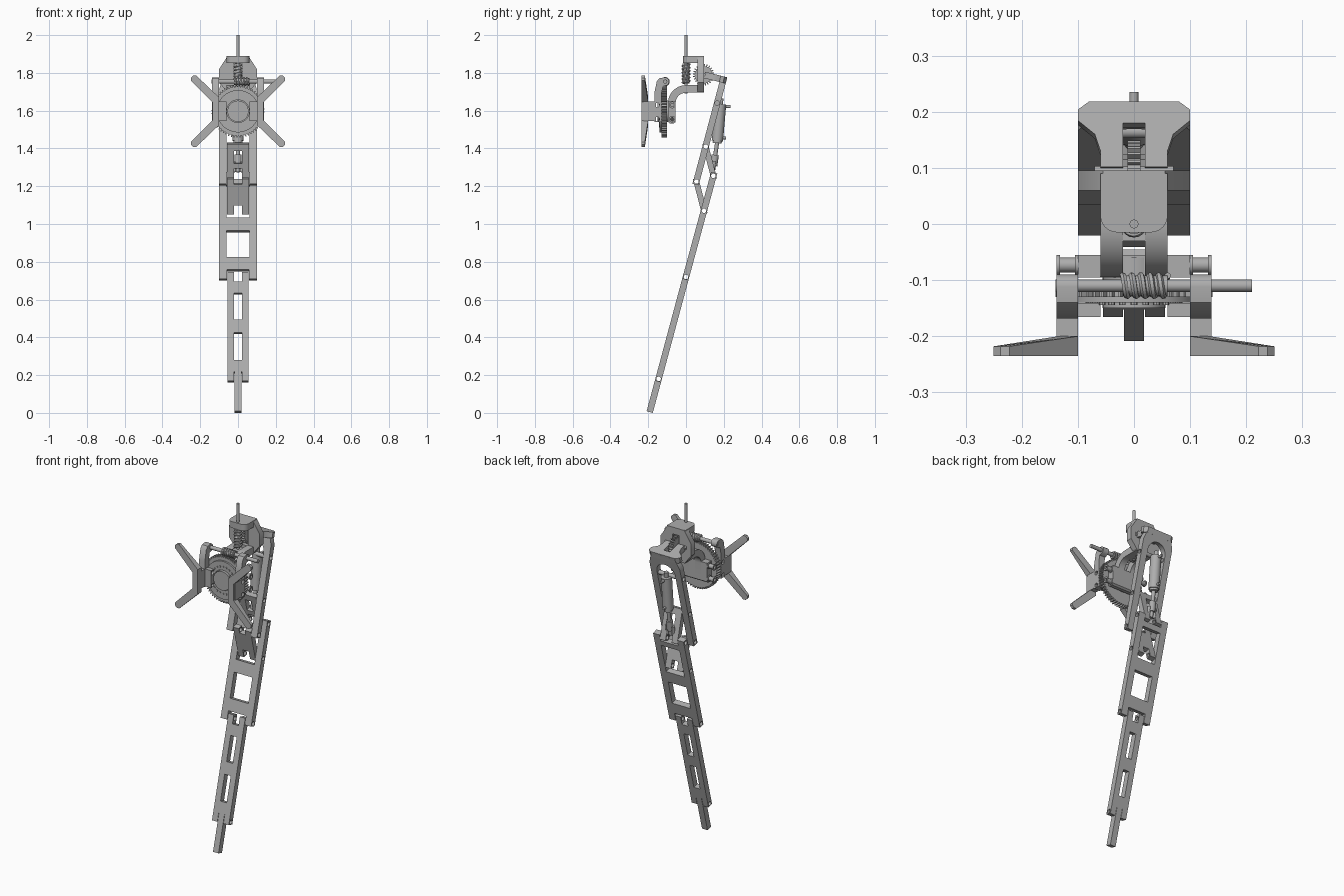
import bpy, bmesh
from math import sin, cos, pi, tau
from mathutils import Matrix, Vector

cube = bpy.data.objects.get("Cube")
if cube:
    bpy.data.objects.remove(cube)

grey = bpy.data.materials.new("machined_grey")
grey.use_nodes = True
tone = (0.42, 0.42, 0.42, 1)
grey.diffuse_color = tone
grey.node_tree.nodes["Principled BSDF"].inputs["Base Color"].default_value = tone

parts = []


def frame(a, b, c):
    return Matrix((a, b, c)).transposed().to_4x4()


X, Y, Z = Vector((1, 0, 0)), Vector((0, 1, 0)), Vector((0, 0, 1))
TOP, SIDE, FRONT = frame(X, Y, Z), frame(Y, Z, X), frame(X, Z, -Y)


def add(name, mesh):
    ob = bpy.data.objects.new(name, mesh)
    bpy.context.scene.collection.objects.link(ob)
    mesh.materials.clear()
    mesh.materials.append(grey)
    parts.append(ob)
    return ob


def curve_mesh(name, curve):
    tmp = bpy.data.objects.new(name, curve)
    bpy.context.scene.collection.objects.link(tmp)
    dg = bpy.context.evaluated_depsgraph_get()
    mesh = bpy.data.meshes.new_from_object(tmp.evaluated_get(dg))
    bpy.data.objects.remove(tmp)
    return mesh


def solid(name, loops, lo, hi, base):
    """Extrude an outline with optional holes from lo to hi along the frame's third axis."""
    cu = bpy.data.curves.new(name, 'CURVE')
    cu.dimensions, cu.fill_mode, cu.extrude = '2D', 'BOTH', (hi - lo) / 2
    for loop in loops:
        sp = cu.splines.new('POLY')
        sp.points.add(len(loop) - 1)
        for p, (u, v) in zip(sp.points, loop):
            p.co = (u, v, 0, 1)
        sp.use_cyclic_u = True
    mesh = curve_mesh(name, cu)
    mesh.transform(base @ Matrix.Translation((0, 0, (lo + hi) / 2)))
    bm = bmesh.new()
    bm.from_mesh(mesh)
    bmesh.ops.remove_doubles(bm, verts=bm.verts, dist=1e-5)
    bmesh.ops.recalc_face_normals(bm, faces=bm.faces)
    bm.to_mesh(mesh)
    bm.free()
    return add(name, mesh)


def link(name, p, q, loops, thick=0.034):
    """Flat plate whose length runs from p to q, both given as (y, z)."""
    d = (Vector((0, *q)) - Vector((0, *p))).normalized()
    base = Matrix.Translation((0, *p)) @ frame(X, d, X.cross(d))
    return solid(name, loops, -thick / 2, thick / 2, base)


def arc(u, v, r, a=0, b=tau, n=28):
    return [(u + r * cos(a + (b - a) * i / n), v + r * sin(a + (b - a) * i / n))
            for i in range(n if b - a == tau else n + 1)]


def rect(u0, v0, u1, v1):
    return [(u0, v0), (u1, v0), (u1, v1), (u0, v1)]


def notched(w, v0, v1, low=None, high=None):
    """Symmetric plate; low and high are (half width, depth) of end notches."""
    right = [(w, v0), (w, v1)]
    if low:
        right = [(low[0], v0 + low[1]), (low[0], v0)] + right
    if high:
        right += [(high[0], v1), (high[0], v1 - high[1])]
    return right + [(-u, v) for u, v in reversed(right)]


def gear(r, tooth, n):
    pts = []
    for i in range(n):
        for f, rr in ((0, r - tooth), (.4, r - tooth), (.55, r), (.85, r)):
            a = tau * (i + f) / n
            pts.append((rr * cos(a), rr * sin(a)))
    return pts


def shift(loop, u, v):
    return [(a + u, b + v) for a, b in loop]


def rod(name, p, q, r, n=24):
    p, q = Vector(p), Vector(q)
    bm = bmesh.new()
    m = Matrix.Translation((p + q) / 2) @ (q - p).to_track_quat('Z', 'Y').to_matrix().to_4x4()
    bmesh.ops.create_cone(bm, cap_ends=True, segments=n, radius1=r, radius2=r,
                          depth=(q - p).length, matrix=m)
    mesh = bpy.data.meshes.new(name)
    bm.to_mesh(mesh)
    bm.free()
    return add(name, mesh)


def worm(name, p, q, turns, r=0.018):
    """Core cylinder wrapped in a helical thread."""
    p, q = Vector(p), Vector(q)
    rod(name + "_core", p, q, r)
    m = Matrix.Translation(p) @ (q - p).to_track_quat('Z', 'Y').to_matrix().to_4x4()
    cu = bpy.data.curves.new(name, 'CURVE')
    cu.dimensions, cu.bevel_depth, cu.bevel_resolution = '3D', 0.006, 1
    cu.use_fill_caps = True
    sp = cu.splines.new('POLY')
    n = turns * 20
    sp.points.add(n)
    for i, pt in enumerate(sp.points):
        a = tau * i / 20
        pt.co = (*(m @ Vector((r * cos(a), r * sin(a), (q - p).length * i / n))), 1)
    add(name + "_thread", curve_mesh(name, cu))


# Joint positions as (y, z)
ankle, shin_joint, knee, rocker_end = (-.145, .18), (0, .72), (.095, 1.07), (.145, 1.255)
thigh_end, rocker_top, thigh_mid = (.055, 1.225), (.105, 1.41), (.165, 1.64)
hip, bend = (.093, 1.79), (.195, 1.765)

# Leg links
drilled = [
    link("foot", ankle, shin_joint, [rect(-.018, -.1817, .018, .035)]),
    link("shin", ankle, shin_joint,
         [notched(.055, -.015, .58, (.02, .05), (.02, .05)),
          rect(-.02, .1, .02, .25), rect(-.02, .32, .02, .466)]),
    link("middle_leg", shin_joint, rocker_end,
         [notched(.1, -.015, .572, (.058, .05), (.058, .04)),
          rect(-.06, .104, .06, .249), rect(-.06, .32, .06, .50)]),
    link("knee_link", thigh_end, knee,
         [notched(.057, -.017, .177, (.02, .03), (.02, .05))], .03),
    link("rocker", rocker_top, rocker_end,
         [notched(.057, -.017, .177, None, (.02, .06)), rect(-.02, .02, .02, .09)], .03),
]

# Thigh fork with an arched opening, and its bent head
arch = [(.06, -.017)] + arc(0, .45, .06, 0, pi, 14) + [(-.06, -.017)]
outer = [(-.1, -.017), (-.1, .5), (-.085, .545), (-.06, .57),
         (.06, .57), (.085, .545), (.1, .5), (.1, -.017)]
drilled.append(link("thigh", thigh_end, thigh_mid, [outer + arch]))
half = [(.02, .02), (.02, .1), (.06, .1), (.06, .07), (.07, .04), (.1, .015), (.1, -.005), (.08, -.02)]
link("thigh_head", bend, hip, [half + [(-u, v) for u, v in reversed(half)]])

# Piston with ports and clevis
top, low, end = Vector((0, .183, 1.635)), Vector((0, .166, 1.44)), Vector((0, .142, 1.275))
rod("piston_barrel", top, low, .03)
rod("piston_cap", low + (top - low) * .08, low - (top - low) * .06, .024)
rod("piston_rod", low, end, .011)
rod("piston_neck", top, top + Vector((0, .004, .03)), .012)
for name, at, tip in (("upper_port", .93, .235), ("lower_port", .08, .213)):
    p = low.lerp(top, at)
    rod(name, p, (0, tip, p.z), .008, 12)
rod("clevis", low.lerp(end, .45), low.lerp(end, .8), .019)
for s in (-1, 1):
    rod("clevis_arm", low.lerp(end, .65) + X * s * .02, end + X * s * .02, .009, 12)
rod("piston_trunnion", (-.06, *thigh_mid), (.06, *thigh_mid), .012)

# Upper bracket: back plate, cap and curved arms
solid("bracket_back", [[(-.06, 1.7), (.06, 1.7), (.1, 1.75), (.1, 1.82), (.055, 1.89),
                        (-.055, 1.89), (-.1, 1.82), (-.1, 1.75)],
                       rect(-.022, 1.73, .022, 1.85)], -.095, -.06, FRONT)
cap = [(-.06, .09)] + arc(-.03, .015, .03, pi, pi * 1.5, 6) + arc(.03, .015, .03, pi * 1.5, tau, 6) + [(.06, .09)]
solid("bracket_cap", [cap], 1.852, 1.89, TOP)
elbow = [(.095, 1.735)] + arc(0, 1.64, .095, pi / 2, pi, 12) + [(-.095, 1.56), (-.055, 1.56)]
elbow += arc(0, 1.64, .055, pi / 2, pi, 12)[::-1] + [(.095, 1.695)]
for s in (-1, 1):
    solid("bracket_arm", [elbow], s * .04 - .02, s * .04 + .02, SIDE)
solid("worm_seat", [rect(-.022, -.03, .022, .03)], 1.698, 1.73, TOP)

# Hip worm drive
rod("hip_shaft", (0, 0, 1.69), (0, 0, 2), .008, 16)
worm("hip_worm", (0, 0, 1.745), (0, 0, 1.85), 6)
solid("hip_gear", [shift(gear(.057, .011, 24), *hip), arc(*hip, .01)], -.012, .012, SIDE)
rod("hip_axle", (-.07, *hip), (.07, *hip), .01)

# Hub block behind the swing gear, with flanged studs
block = [(-.055, 1.65), (-.095, 1.65), (-.095, 1.54), (-.085, 1.532), (-.065, 1.532), (-.055, 1.54)]
drilled.append(solid("hub_block", [block], -.1, .1, SIDE))
for s in (-1, 1):
    for z in (1.555, 1.63):
        for name, r, a, b in (("stud", .013, .1, .132), ("stud_flange", .018, .132, .138),
                              ("stud_collar", .018, .1, .105)):
            lo, hi = sorted((s * a, s * b))
            solid(name, [arc(-.073, z, r), arc(-.073, z, .009)], lo, hi, SIDE)

# Swing gear, face disc and hub
solid("swing_gear", [shift(gear(.14, .01, 56), 0, 1.597), arc(0, 1.597, .05)], .1, .13, FRONT)
solid("face_disc", [arc(0, 1.597, .112, n=48), arc(0, 1.597, .06)], .13, .14, FRONT)
rod("gear_hub", (0, -.06, 1.597), (0, -.15, 1.597), .056, 40)
for i in range(24):
    a = tau * i / 24
    x, z = .08 * cos(a), 1.597 + .08 * sin(a)
    rod("bearing_pin", (x, -.135, z), (x, -.144, z), .006, 8)

# Swing worm drive
rod("swing_shaft", (-.14, -.11, 1.754), (.21, -.11, 1.754), .011, 16)
worm("swing_worm", (-.02, -.11, 1.754), (.06, -.11, 1.754), 5)

# Side mounts with splayed blades
arm = [(-.13, 1.54), (-.13, 1.69), (-.122, 1.728), (-.1, 1.735)]
arm += arc(-.112, 1.754, .022, -.5, pi / 2, 8) + [(-.14, 1.772), (-.155, 1.755), (-.168, 1.69), (-.168, 1.54)]
vee = [(.1, 1.67), (.222, 1.787), (.238, 1.786), (.25, 1.774), (.25, 1.76), (.135, 1.645)]
vee += [(u, 2 * 1.597 - v) for u, v in reversed(vee)]
for s in (-1, 1):
    lo, hi = sorted((s * .1, s * .138))
    drilled.append(solid("side_arm", [arm], lo, hi, SIDE))
    solid("side_mount", [rect(-.225, 1.545, -.16, 1.648)], lo, hi, SIDE)
    lo, hi = sorted((s * .06, s * .1))
    drilled.append(solid("mount_lug", [rect(-.166, 1.545, -.141, 1.648)], lo, hi, SIDE))
    blade = solid("splayed_blades", [[(s * u, v) for u, v in vee]], .2, .235, FRONT)
    for v in blade.data.vertices:
        if abs(v.co.x) > .14 and v.co.y > -.21:
            v.co.y = -.218

# Drill the pivot holes
holes = [ankle, shin_joint, knee, rocker_end, thigh_end, rocker_top, thigh_mid]
holes += [(y, z) for y in (-.073, -.152) for z in (1.555, 1.63)]
bm = bmesh.new()
for y, z in holes:
    m = Matrix.Translation((0, y, z)) @ Matrix.Rotation(pi / 2, 4, 'Y')
    bmesh.ops.create_cone(bm, cap_ends=True, segments=20, radius1=.012, radius2=.012, depth=.4, matrix=m)
mesh = bpy.data.meshes.new("pivot_cutter")
bm.to_mesh(mesh)
bm.free()
cutter = add("pivot_cutter", mesh)
for ob in drilled:
    mod = ob.modifiers.new("holes", 'BOOLEAN')
    mod.operation, mod.solver, mod.object = 'DIFFERENCE', 'EXACT', cutter
dg = bpy.context.evaluated_depsgraph_get()
cut = [(ob, bpy.data.meshes.new_from_object(ob.evaluated_get(dg))) for ob in drilled]
for ob, mesh in cut:
    ob.modifiers.clear()
    if len(mesh.polygons):
        ob.data = mesh
parts.remove(cutter)
bpy.data.objects.remove(cutter)

# Smooth round surfaces, keep edges crisp
bpy.ops.object.select_all(action='DESELECT')
for ob in parts:
    ob.select_set(True)
bpy.context.view_layer.objects.active = parts[0]
bpy.ops.object.shade_smooth_by_angle(angle=.6)
